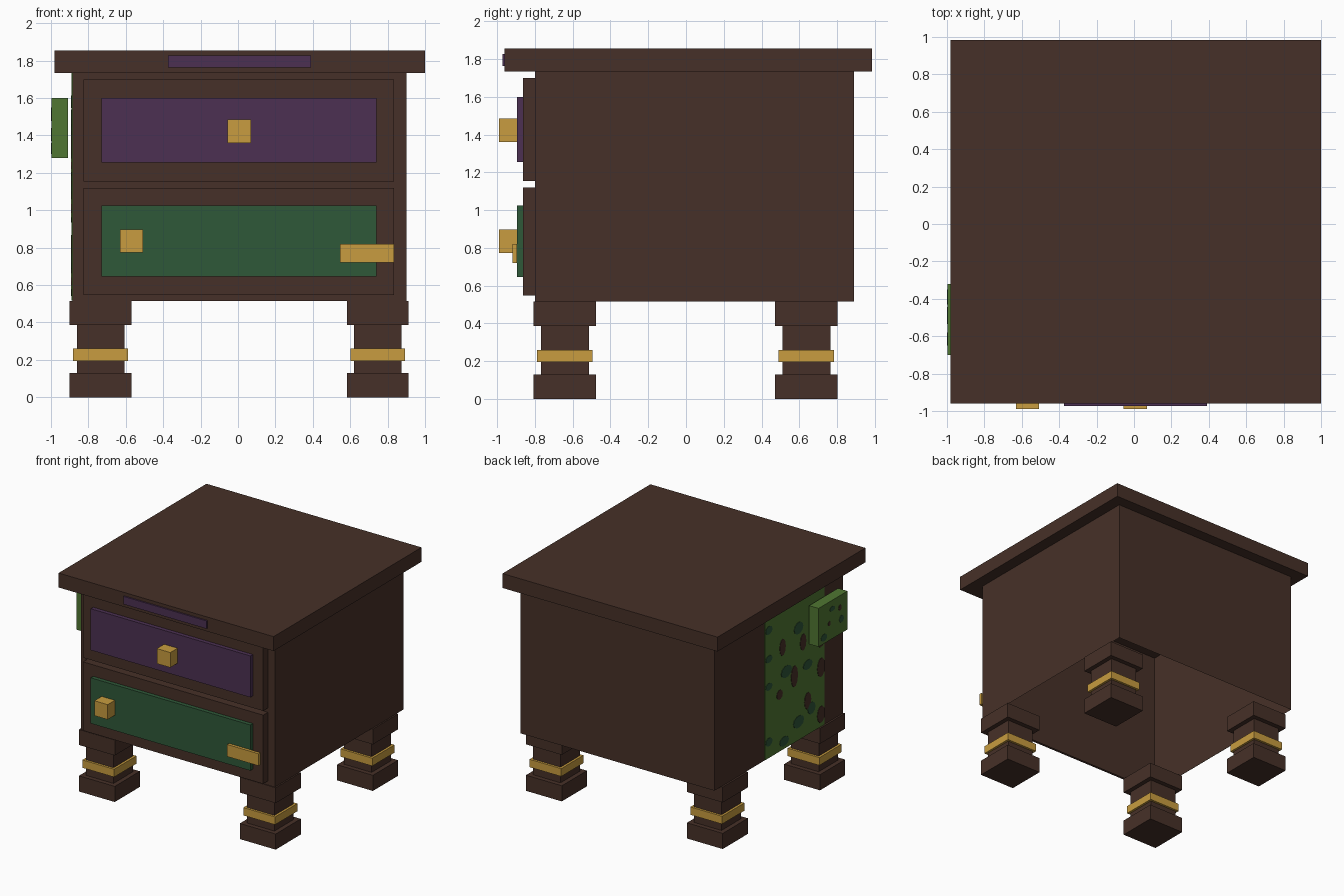
import bpy, bmesh, math
from mathutils import Matrix, Vector

if "Cube" in bpy.data.objects:
    bpy.data.objects.remove(bpy.data.objects["Cube"])


def material(name, rgb):
    m = bpy.data.materials.new(name)
    m.diffuse_color = (*rgb, 1)
    m.use_nodes = True
    m.node_tree.nodes["Principled BSDF"].inputs["Base Color"].default_value = m.diffuse_color
    return m


WOOD = material("dark_wood", (0.062, 0.030, 0.021))
PURPLE = material("purple", (0.072, 0.030, 0.085))
GREEN = material("deep_green", (0.028, 0.098, 0.040))
GOLD = material("gold", (0.580, 0.335, 0.050))
MOSS = material("moss", (0.080, 0.182, 0.032))
MOSS_DARK = material("dark_moss", (0.028, 0.090, 0.040))


def finish(bm, name, mat):
    mesh = bpy.data.meshes.new(name)
    bm.to_mesh(mesh)
    bm.free()
    mesh.materials.append(mat)
    obj = bpy.data.objects.new(name, mesh)
    bpy.context.collection.objects.link(obj)
    return obj


def box(name, mat, x, y, z, open_bottom=False):
    """Box from (min, max) ranges."""
    bm = bmesh.new()
    size = Vector((x[1] - x[0], y[1] - y[0], z[1] - z[0]))
    mid = Vector((sum(x), sum(y), sum(z))) / 2
    bmesh.ops.create_cube(bm, size=1, matrix=Matrix.Translation(mid) @ Matrix.Diagonal((*size, 1)))
    if open_bottom:
        bm.faces.ensure_lookup_table()
        low = [f for f in bm.faces if f.normal.z < -0.9]
        bmesh.ops.delete(bm, geom=low, context='FACES_ONLY')
    return finish(bm, name, mat)


def spots(name, mat, x, places):
    """Thin oval plates facing sideways; each place is (y, z, half width, half height)."""
    bm = bmesh.new()
    for y, z, ry, rz in places:
        m = (Matrix.Translation((x, y, z)) @ Matrix.Diagonal((1, ry, rz, 1))
             @ Matrix.Rotation(math.pi / 2, 4, 'Y'))
        bmesh.ops.create_cone(bm, cap_ends=True, segments=10, radius1=1, radius2=1,
                              depth=0.004, matrix=m)
    return finish(bm, name, mat)


# Cabinet shell, open underneath, and table top
box("cabinet_body", WOOD, (-0.885, 0.90), (-0.80, 0.89), (0.515, 1.735), open_bottom=True)
box("table_top", WOOD, (-0.98, 1.0), (-0.96, 0.985), (1.735, 1.855))
box("top_inlay", PURPLE, (-0.375, 0.39), (-0.972, -0.96), (1.762, 1.827))

# Drawers with raised panels and knobs
for name, mat, dz, pz, kx, kz in (
        ("upper", PURPLE, (1.155, 1.70), (1.255, 1.60), (-0.055, 0.07), (1.36, 1.485)),
        ("lower", GREEN, (0.548, 1.12), (0.645, 1.025), (-0.63, -0.507), (0.773, 0.897))):
    box(name + "_drawer", WOOD, (-0.825, 0.835), (-0.862, -0.80), dz)
    box(name + "_panel", mat, (-0.73, 0.74), (-0.895, -0.862), pz)
    box(name + "_knob", GOLD, kx, (-0.99, -0.895), kz)
box("gold_bar", GOLD, (0.545, 0.835), (-0.92, -0.895), (0.72, 0.82))

# Four stepped legs with gold bands
for side, cx in (("left", -0.735), ("right", 0.747)):
    for end, cy in (("front", -0.642), ("back", 0.637)):
        for part, mat, r, z in (("foot", WOOD, 0.165, (0, 0.13)),
                                ("shaft", WOOD, 0.127, (0.13, 0.387)),
                                ("band", GOLD, 0.146, (0.195, 0.26)),
                                ("cap", WOOD, 0.165, (0.387, 0.515))):
            box(f"{end}_{side}_leg_{part}", mat, (cx - r, cx + r), (cy - r, cy + r), z)

# Mossy patch on the left wall, with dark blotches and bare wood gaps
box("moss_patch", MOSS, (-0.889, -0.885), (-0.55, 0.23), (0.517, 1.735))
spots("moss_blotches", MOSS_DARK, -0.890, [
    (0.18, 1.58, 0.045, 0.035), (-0.21, 1.45, 0.06, 0.05), (-0.05, 1.15, 0.07, 0.05),
    (0.18, 1.34, 0.045, 0.03), (-0.21, 0.67, 0.07, 0.05), (0.18, 1.11, 0.045, 0.03),
    (-0.02, 0.58, 0.06, 0.04), (-0.38, 0.72, 0.05, 0.05), (0.18, 0.65, 0.045, 0.035),
    (-0.47, 1.49, 0.06, 0.05), (-0.33, 1.10, 0.06, 0.04)])
spots("bare_wood_gaps", WOOD, -0.890, [
    (0.0, 1.37, 0.04, 0.07), (-0.155, 1.07, 0.045, 0.09), (-0.27, 1.31, 0.04, 0.07),
    (-0.505, 1.01, 0.05, 0.08), (-0.33, 0.80, 0.045, 0.07), (-0.505, 0.62, 0.05, 0.07),
    (0.04, 0.99, 0.04, 0.04), (-0.505, 1.24, 0.05, 0.06)])

# Loose mossy block beside the wall
box("moss_block", MOSS, (-0.997, -0.91), (-0.70, -0.32), (1.28, 1.60))
spots("block_blotches", MOSS_DARK, -0.998, [
    (-0.39, 1.33, 0.04, 0.03), (-0.62, 1.40, 0.03, 0.03), (-0.50, 1.53, 0.035, 0.02)])
spots("block_gaps", WOOD, -0.998, [(-0.60, 1.50, 0.02, 0.025), (-0.46, 1.42, 0.015, 0.02)])
